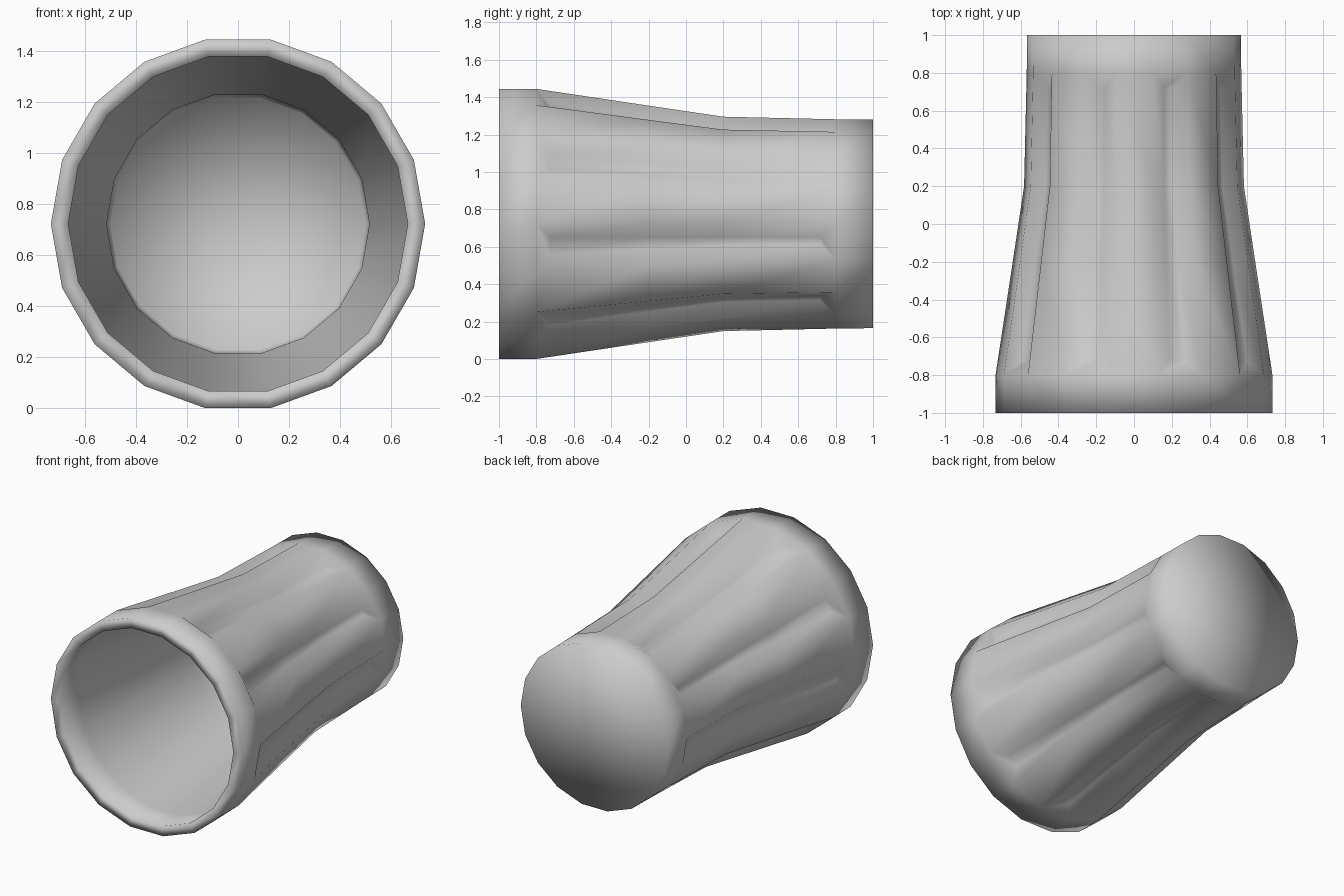
import bpy, bmesh
from math import sin, cos, radians

if "Cube" in bpy.data.objects:
    bpy.data.objects.remove(bpy.data.objects["Cube"])

SIDES = 18
CZ = 0.722          # height of the lying cup's axis
STEP = 360 / SIDES

bm = bmesh.new()


def ring(y, r):
    return [bm.verts.new((r * cos(radians(i * STEP)), y, CZ + r * sin(radians(i * STEP))))
            for i in range(SIDES)]


def bridge(a, b):
    return [bm.faces.new((a[i], a[(i + 1) % SIDES], b[(i + 1) % SIDES], b[i]))
            for i in range(SIDES)]


def cap(loop, y):
    c = bm.verts.new((0, y, CZ))
    for i in range(SIDES):
        bm.faces.new((loop[i], loop[(i + 1) % SIDES], c))


# wall profile (y, radius): inner floor, inside wall, rim, outside wall, base
profile = [(0.92, 0.50), (0.20, 0.515), (-0.80, 0.668), (-1.0, 0.665),
           (-1.0, 0.733), (-0.80, 0.733), (-0.20, 0.642), (0.20, 0.582),
           (0.80, 0.568), (1.0, 0.566)]
loops = [ring(y, r) for y, r in profile]
bands = [bridge(a, b) for a, b in zip(loops, loops[1:])]
cap(loops[0], profile[0][0])
cap(loops[-1], profile[-1][0])
bmesh.ops.recalc_face_normals(bm, faces=bm.faces[:])

# nine sunken flutes on every other side of the outer wall
flutes = [band[i] for band in bands[5:8] for i in range(1, SIDES, 2)]
bmesh.ops.inset_region(bm, faces=flutes, thickness=0.08, depth=-0.045,
                       use_even_offset=True, use_boundary=True)

for f in bm.faces:
    f.smooth = True
mesh = bpy.data.meshes.new("fluted_cup")
bm.to_mesh(mesh)
bm.free()
cup = bpy.data.objects.new("fluted_cup", mesh)
bpy.context.collection.objects.link(cup)
